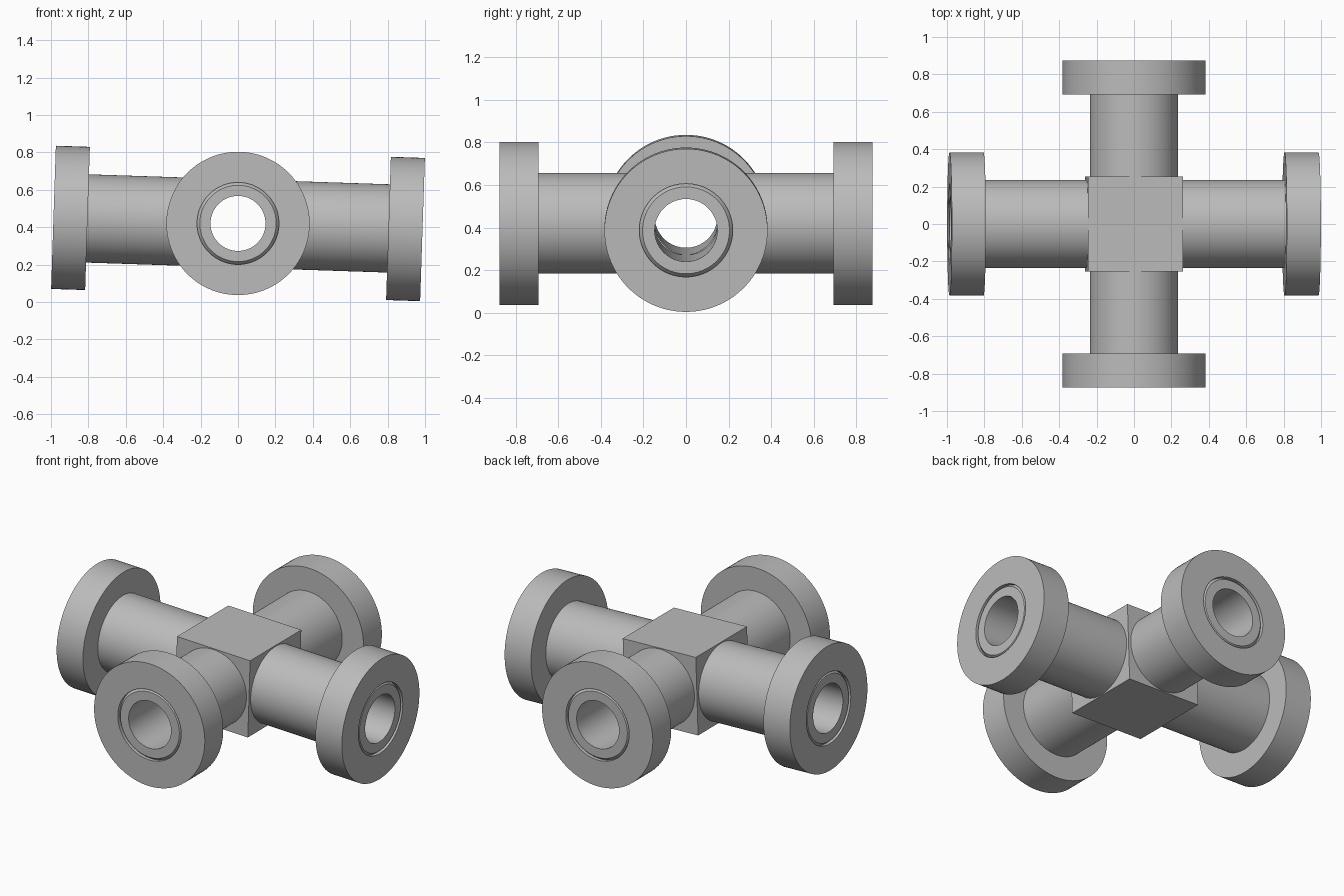
import bpy, bmesh, math
from mathutils import Matrix, Vector

if "Cube" in bpy.data.objects:
    bpy.data.objects.remove(bpy.data.objects["Cube"])

SEG = 96
BORE = 0.147
TILT = Matrix.Translation((0, 0, 0.42)) @ Matrix.Rotation(math.radians(1.9), 4, 'Y')

steel = bpy.data.materials.new("grey steel")
steel.diffuse_color = (0.5, 0.5, 0.5, 1)
steel.use_nodes = True
steel.node_tree.nodes["Principled BSDF"].inputs["Base Color"].default_value = steel.diffuse_color


def make_object(name, bm):
    bmesh.ops.recalc_face_normals(bm, faces=bm.faces)
    mesh = bpy.data.meshes.new(name)
    bm.to_mesh(mesh)
    bm.free()
    mesh.materials.append(steel)
    obj = bpy.data.objects.new(name, mesh)
    bpy.context.collection.objects.link(obj)
    return obj


def smooth(obj):
    bpy.ops.object.select_all(action='DESELECT')
    obj.select_set(True)
    bpy.context.view_layer.objects.active = obj
    bpy.ops.object.shade_smooth_by_angle(angle=math.radians(30))


def flanged_pipe(name, length, angle):
    """Lathe a closed (distance, radius) profile around the x axis."""
    inner = length - 0.182
    profile = [(0.24, BORE), (length - 0.004, BORE), (length - 0.004, 0.204),
               (length - 0.022, 0.219), (length, 0.219), (length, 0.383),
               (inner, 0.383), (inner, 0.236), (0.24, 0.236)]
    bm = bmesh.new()
    verts = [bm.verts.new((d, 0, r)) for d, r in profile]
    edges = [bm.edges.new((verts[i], verts[(i + 1) % len(verts)]))
             for i in range(len(verts))]
    bmesh.ops.spin(bm, geom=verts + edges, cent=(0, 0, 0), axis=(1, 0, 0),
                   angle=math.tau, steps=SEG, use_merge=True)
    bmesh.ops.remove_doubles(bm, verts=bm.verts, dist=1e-5)
    obj = make_object(name, bm)
    obj.matrix_world = TILT @ Matrix.Rotation(math.radians(angle), 4, 'Z')
    smooth(obj)


# Four flanged pipes
for name, length, angle in (("right_pipe", 0.987, 0), ("back_pipe", 0.875, 90),
                            ("left_pipe", 0.987, 180), ("front_pipe", 0.875, 270)):
    flanged_pipe(name, length, angle)

# Central block, bored through in both directions
bm = bmesh.new()
bmesh.ops.create_cube(bm, size=1, matrix=Matrix.Diagonal((0.506, 0.506, 0.484, 1)))
block = make_object("centre_block", bm)
block.matrix_world = TILT
for name, axis in (("bore_cutter_x", 'Y'), ("bore_cutter_y", 'X')):
    bm = bmesh.new()
    bmesh.ops.create_cone(bm, cap_ends=True, segments=SEG, radius1=BORE,
                          radius2=BORE, depth=1,
                          matrix=Matrix.Rotation(math.pi / 2, 4, axis))
    cutter = make_object(name, bm)
    cutter.matrix_world = TILT
    cutter.hide_render = True
    cutter.hide_set(True)
    cut = block.modifiers.new(name, 'BOOLEAN')
    cut.operation = 'DIFFERENCE'
    cut.solver = 'EXACT'
    cut.object = cutter
smooth(block)
